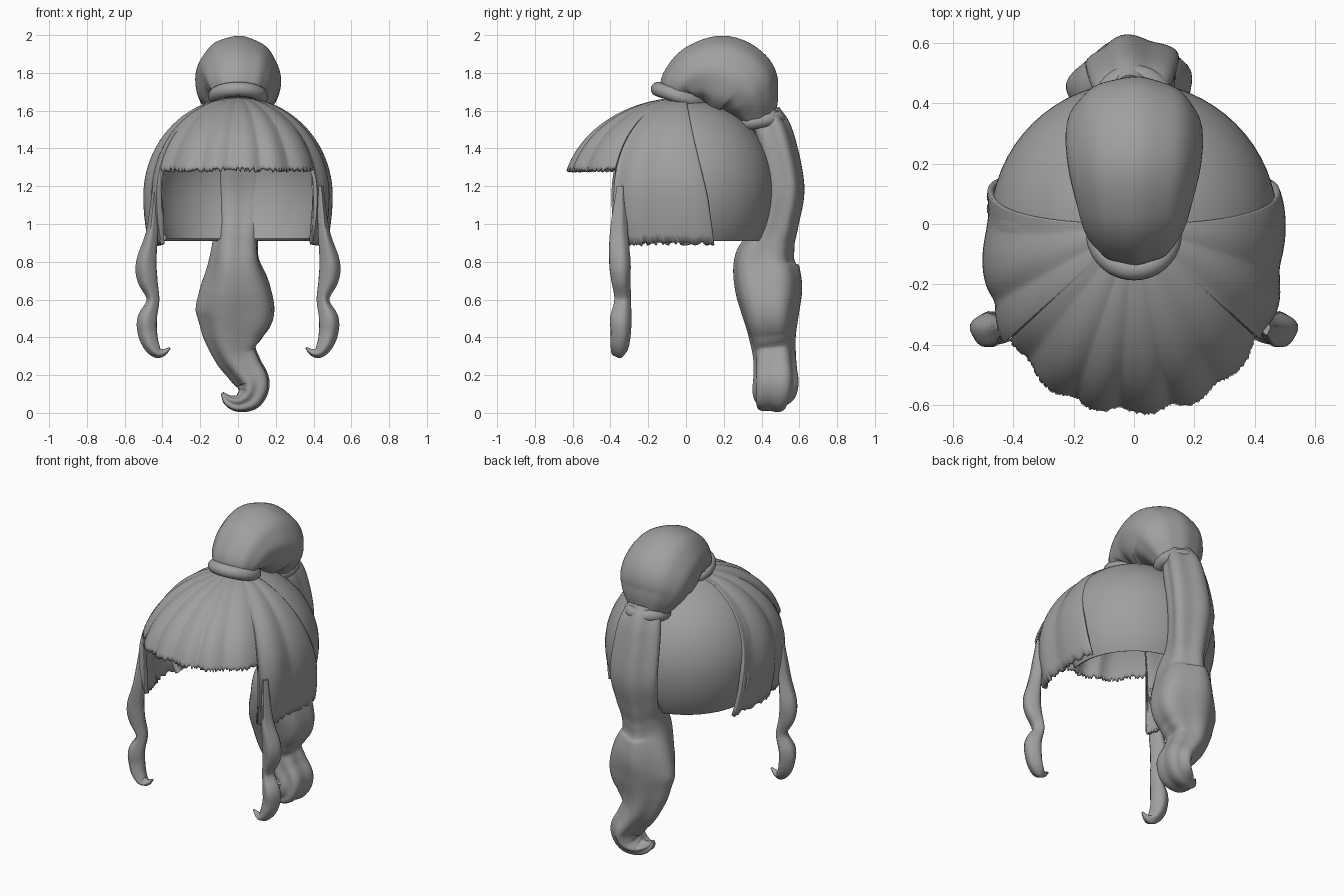
import bpy, bmesh, math, random
from mathutils import Vector

random.seed(4)
cube = bpy.data.objects.get("Cube")
if cube:
    bpy.data.objects.remove(cube, do_unlink=True)

hair = bpy.data.materials.new("hair grey")
hair.use_nodes = True
GREY = (0.35, 0.35, 0.35, 1)
hair.diffuse_color = GREY
hair.node_tree.nodes["Principled BSDF"].inputs["Base Color"].default_value = GREY


def finish(name, bm):
    bmesh.ops.recalc_face_normals(bm, faces=bm.faces)
    mesh = bpy.data.meshes.new(name)
    bm.to_mesh(mesh)
    bm.free()
    mesh.materials.append(hair)
    mesh.shade_smooth()
    mesh.set_sharp_from_angle(angle=math.radians(50))
    obj = bpy.data.objects.new(name, mesh)
    bpy.context.collection.objects.link(obj)
    return obj


def thicken(obj, depth):
    mod = obj.modifiers.new("thickness", "SOLIDIFY")
    mod.thickness = depth
    mod.offset = -1


def spline(keys, steps):
    """Catmull-Rom through tuples of any length."""
    keys = [Vector(k) for k in keys]
    ext = [keys[0] * 2 - keys[1]] + keys + [keys[-1] * 2 - keys[-2]]
    out = []
    for a, b, c, d in zip(ext, ext[1:], ext[2:], ext[3:]):
        for i in range(steps):
            t = i / steps
            out.append((b * 2 + (c - a) * t + (a * 2 - b * 5 + c * 4 - d) * t ** 2
                        + (b * 3 - a - c * 3 + d) * t ** 3) / 2)
    return out + [keys[-1]]


def sweep(name, keys, ref, ridge, strands, sides=40, steps=8, mirror=False):
    """Tube along keys (x, y, z, radius along ref, radius across)."""
    pts = spline(keys, steps)
    bm = bmesh.new()
    rings = []
    for i, p in enumerate(pts):
        nxt, prv = pts[min(i + 1, len(pts) - 1)], pts[max(i - 1, 0)]
        tan = (Vector(nxt[:3]) - Vector(prv[:3])).normalized()
        u = Vector(ref)
        u = (u - tan * u.dot(tan)).normalized()
        v = tan.cross(u)
        ra, rb = max(p[3], 0.004), max(p[4], 0.004)
        depth = min(ridge / min(ra, rb), 0.12)
        ring = []
        for s in range(sides):
            ang = math.tau * s / sides
            groove = 1 + depth * math.cos(strands * ang + 1)
            co = Vector(p[:3]) + (u * math.cos(ang) * ra + v * math.sin(ang) * rb) * groove
            if mirror:
                co.x = -co.x
            ring.append(bm.verts.new(co))
        rings.append(ring)
    for r, q in zip(rings, rings[1:]):
        for s in range(sides):
            t = (s + 1) % sides
            bm.faces.new((r[s], r[t], q[t], q[s]))
    bm.faces.new(rings[0])
    bm.faces.new(rings[-1])
    return finish(name, bm)


def band(name, loc, radius, tube, tilt):
    bpy.ops.mesh.primitive_torus_add(location=loc, rotation=(tilt, 0, 0), major_radius=radius,
                                     minor_radius=tube, major_segments=48, minor_segments=16)
    obj = bpy.context.object
    obj.name = name
    obj.data.materials.append(hair)
    obj.data.shade_smooth()


# Smooth back cap, open below and in front
bm = bmesh.new()
bmesh.ops.create_uvsphere(bm, u_segments=64, v_segments=40, radius=1)
for v in bm.verts:
    v.co = (v.co.x * 0.475, v.co.y * 0.47, 1.19 + v.co.z * (0.47 if v.co.z > 0 else 0.53))
for co, no in (((0, 0, 0.91), (0, 0, -1)), ((0, -0.07, 0), (0, -1, 0))):
    bmesh.ops.bisect_plane(bm, geom=bm.verts[:] + bm.edges[:] + bm.faces[:],
                           plane_co=co, plane_no=no, clear_outer=True)
thicken(finish("back_cap", bm), 0.025)


# Ridged fringe and side hair, fanned out from the crown
def signed_pow(x):
    return math.copysign(abs(x) ** 0.87, x)


COLS, ROWS, SPAN, STEP = 320, 28, 1.58, 0.97
bm = bmesh.new()
grid = []
for i in range(COLS + 1):
    az = SPAN * (2 * i / COLS - 1)
    bottom = 1.29 if abs(az) < STEP else 0.895
    bottom += random.uniform(-0.012, 0.012)
    drop = bottom - 1.15
    end = math.acos(drop / (0.52 if drop > 0 else 0.75))
    lock = math.sqrt(math.sin(9 * az + 0.6 * math.sin(4 * az) + 0.8) ** 2 + 0.05)
    edge = max(0, abs(az) - 1.3) / (SPAN - 1.3)
    col = []
    for j in range(ROWS + 1):
        phi = 0.02 + (end - 0.02) * j / ROWS
        c, s = math.cos(phi), math.sin(phi)
        # rear edge hugs the cap and sweeps back towards the tips
        turn = az + math.copysign(0.2 * edge * (j / ROWS) ** 2, az)
        r = s * (1 + (0.045 * lock - 0.03) * s - 0.03 * edge ** 2)
        z = 1.15 + c * (0.52 if c > 0 else 0.75) + 0.012 * (lock - 0.6) * s * c
        col.append(bm.verts.new((0.5 * r * signed_pow(math.sin(turn)),
                                 -0.645 * r * signed_pow(math.cos(turn)), z)))
    grid.append(col)
for a, b in zip(grid, grid[1:]):
    for j in range(ROWS):
        bm.faces.new((a[j], b[j], b[j + 1], a[j + 1]))
fringe = finish("front_hair", bm)
# make sure the shell thickens inward
if fringe.data.polygons[COLS * ROWS // 2].normal.y > 0:
    fringe.data.flip_normals()
thicken(fringe, 0.02)

# Top bun, folded over from the front band to the rear band
sweep("bun", [(0, -0.04, 1.67, 0.12, 0.09), (0, -0.015, 1.735, 0.16, 0.125),
              (0, 0.07, 1.785, 0.19, 0.17), (0, 0.18, 1.785, 0.218, 0.213),
              (0, 0.29, 1.735, 0.226, 0.205), (0, 0.345, 1.65, 0.2, 0.155),
              (0, 0.385, 1.54, 0.12, 0.09)], (1, 0, 0), 0.002, 9, sides=64, steps=10)
band("front_band", (0, -0.035, 1.675), 0.12, 0.038, -0.33)
band("rear_band", (0, 0.39, 1.545), 0.1, 0.038, 0.16)

# Long wavy ponytail with an upturned tip
sweep("ponytail", [(0, 0.41, 1.58, 0.085, 0.1), (0, 0.465, 1.46, 0.1, 0.135),
                   (0, 0.52, 1.2, 0.1, 0.15), (-0.005, 0.495, 1.02, 0.098, 0.13),
                   (-0.01, 0.455, 0.91, 0.12, 0.118), (-0.015, 0.42, 0.8, 0.165, 0.135),
                   (-0.01, 0.435, 0.66, 0.175, 0.185), (-0.01, 0.445, 0.53, 0.15, 0.205),
                   (-0.02, 0.455, 0.41, 0.122, 0.16), (-0.01, 0.465, 0.32, 0.11, 0.115),
                   (0.035, 0.47, 0.24, 0.11, 0.096), (0.083, 0.472, 0.16, 0.115, 0.085),
                   (0.065, 0.46, 0.085, 0.105, 0.07), (0.005, 0.45, 0.05, 0.08, 0.045),
                   (-0.05, 0.45, 0.065, 0.045, 0.03),
                   (-0.085, 0.45, 0.105, 0.01, 0.008)], (0, 1, 0), 0.008, 5, sides=48)

# Curled side locks and small wisps behind the ears
for side, flip in (("left", False), ("right", True)):
    sweep(side + "_lock", [(0.435, -0.345, 1.2, 0.02, 0.015), (0.455, -0.355, 0.96, 0.045, 0.03),
                           (0.485, -0.35, 0.8, 0.055, 0.052), (0.48, -0.345, 0.71, 0.05, 0.052),
                           (0.45, -0.335, 0.6, 0.042, 0.032), (0.48, -0.345, 0.5, 0.055, 0.05),
                           (0.48, -0.345, 0.43, 0.052, 0.05), (0.462, -0.35, 0.365, 0.048, 0.042),
                           (0.43, -0.355, 0.322, 0.038, 0.03), (0.395, -0.355, 0.32, 0.022, 0.018),
                           (0.36, -0.355, 0.345, 0.006, 0.005)],
          (0, 1, 0), 0.003, 4, sides=20, mirror=flip)
    for n, y in enumerate((0.07, 0.11)):
        sweep(f"{side}_wisp_{n + 1}", [(0.465, y - 0.03, 1.22, 0.008, 0.006),
                                       (0.475, y - 0.02, 1.1, 0.022, 0.012),
                                       (0.46, y, 0.99, 0.02, 0.012),
                                       (0.45, y + 0.03, 0.91, 0.005, 0.005)],
              (0, 1, 0), 0, 1, sides=12, steps=5, mirror=flip)
